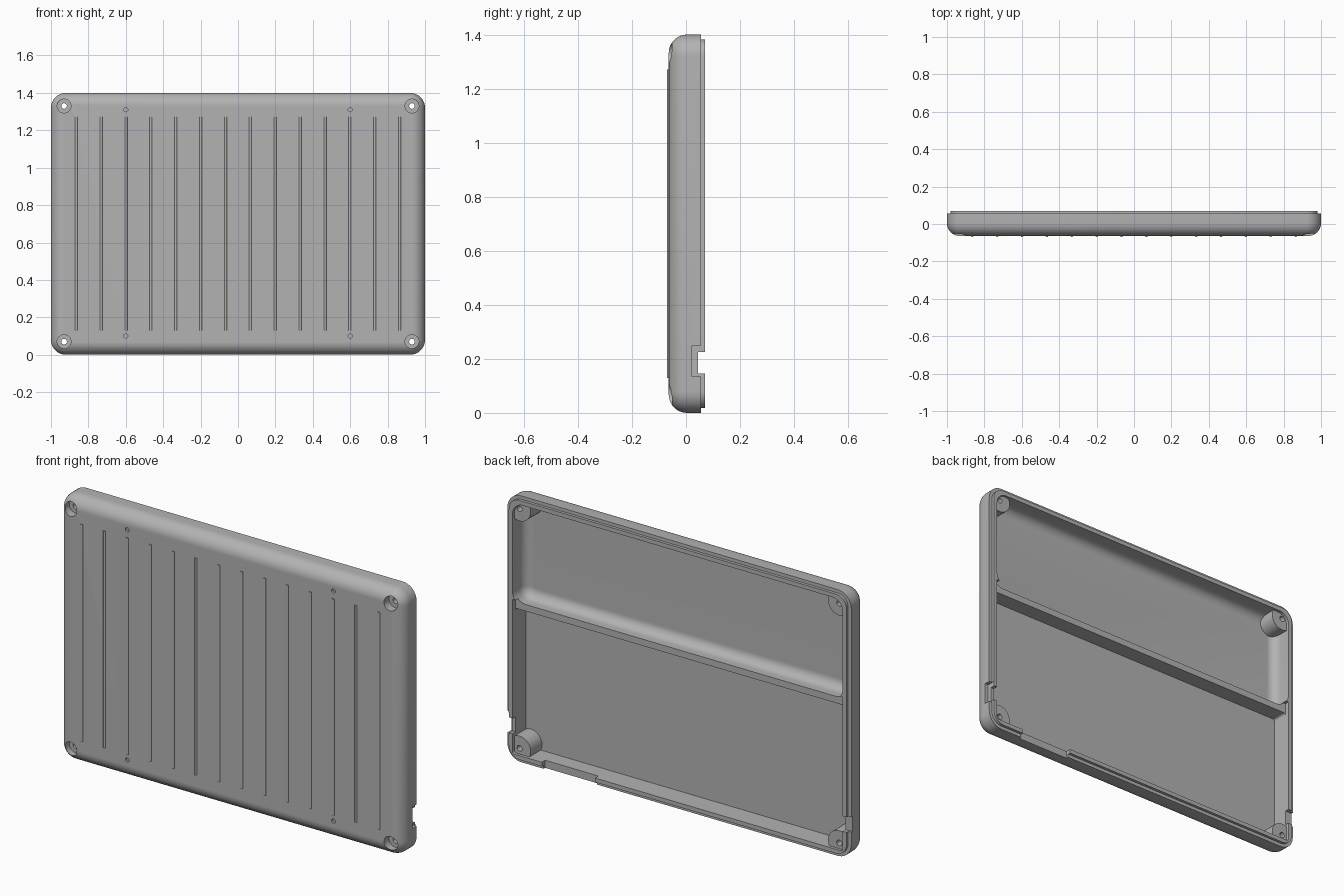
import bpy, bmesh
from math import sin, cos, pi
from mathutils import Matrix, Vector

if "Cube" in bpy.data.objects:
    bpy.data.objects.remove(bpy.data.objects["Cube"])

grey = bpy.data.materials.new("matte_grey")
grey.use_nodes = True
colour = (0.45, 0.45, 0.45, 1)
grey.diffuse_color = colour
grey.node_tree.nodes["Principled BSDF"].inputs["Base Color"].default_value = colour


def finish(name, bm):
    bmesh.ops.recalc_face_normals(bm, faces=bm.faces)
    mesh = bpy.data.meshes.new(name)
    bm.to_mesh(mesh)
    bm.free()
    mesh.materials.append(grey)
    ob = bpy.data.objects.new(name, mesh)
    bpy.context.collection.objects.link(ob)
    return ob


def loft(name, x, z0, z1, radius, rings):
    """Stack rounded rectangles, each given as (inset, y)."""
    bm = bmesh.new()
    loops = []
    for inset, y in rings:
        r = radius - inset
        loop = []
        for k, (sx, sz) in enumerate([(1, 1), (-1, 1), (-1, -1), (1, -1)]):
            cx = sx * (x - radius)
            cz = z1 - radius if sz > 0 else z0 + radius
            for i in range(11):
                a = pi / 2 * (k + i / 10)
                loop.append(bm.verts.new((cx + r * cos(a), y, cz + r * sin(a))))
        loops.append(loop)
    n = len(loops[0])
    for a, b in zip(loops, loops[1:]):
        for i in range(n):
            bm.faces.new((a[i], a[(i + 1) % n], b[(i + 1) % n], b[i]))
    bm.faces.new(loops[0])
    bm.faces.new(loops[-1])
    return finish(name, bm)


def box(name, x0, x1, y0, y1, z0, z1):
    bm = bmesh.new()
    size = Matrix.Diagonal((x1 - x0, y1 - y0, z1 - z0, 1))
    mid = Matrix.Translation(((x0 + x1) / 2, (y0 + y1) / 2, (z0 + z1) / 2))
    bmesh.ops.create_cube(bm, size=1, matrix=mid @ size)
    return finish(name, bm)


def rod(name, x, z, r, y0, y1):
    bm = bmesh.new()
    turn = Matrix.Translation((x, (y0 + y1) / 2, z)) @ Matrix.Rotation(pi / 2, 4, "X")
    bmesh.ops.create_cone(bm, cap_ends=True, segments=32, radius1=r, radius2=r,
                          depth=y1 - y0, matrix=turn)
    return finish(name, bm)


def cut(target, cutter, keep=False):
    bpy.context.view_layer.objects.active = target
    mod = target.modifiers.new("cut", "BOOLEAN")
    mod.operation, mod.solver, mod.object = "DIFFERENCE", "EXACT", cutter
    bpy.ops.object.modifier_apply(modifier=mod.name)
    if not keep:
        bpy.data.objects.remove(cutter)


def fillet(r, y_start, steps=10):
    """Quarter round that runs towards the front, as (inset, y)."""
    return [(r * (1 - cos(pi / 2 * i / steps)), y_start - r * sin(pi / 2 * i / steps))
            for i in range(steps + 1)]


FACE, RIM, LIP, FLOOR = -0.064, 0.055, 0.07, -0.04
corners = [(sx * 0.93, z) for sx in (1, -1) for z in (0.07, 1.33)]

# Outer shell with stepped lip and rounded front edge
shell = loft("case_shell", 1, 0, 1.4, 0.08,
             [(0.018, LIP), (0.018, RIM), (0, RIM)] + fillet(0.068, FACE + 0.068))

# Two cavities, leaving a divider rib and round corner bosses
upper = loft("upper_cavity", 0.96, 0.83, 1.36, 0.06, [(0, 0.2)] + fillet(0.05, FLOOR + 0.05))
lower = loft("lower_cavity", 0.96, 0.04, 0.795, 0.012, [(0, 0.2), (0, FLOOR)])
for x, z in corners:
    boss = rod("corner_boss", x, z, 0.065, -0.1, RIM)
    cut(upper if z > 0.7 else lower, boss)
cut(shell, upper)
cut(shell, lower)
cut(shell, box("divider_relief", -0.96, 0.96, 0.045, 0.2, 0.77, 0.85))

# Screw holes with counterbores on the front
for x, z in corners:
    cut(shell, rod("counterbore", x, z, 0.037, -0.2, -0.02))
    cut(shell, rod("screw_hole", x, z, 0.015, -0.2, 0.2))

# Cable openings in both sides and the bottom wall
cut(shell, box("side_openings", -1.1, 1.1, 0.045, 0.2, 0.145, 0.225))
cut(shell, box("side_recess", 0.98, 1.1, 0.022, 0.2, 0.135, 0.25))
cut(shell, box("bottom_opening", 0.48, 0.79, 0.042, 0.2, -0.1, 0.06))

# Small dimples near the ends of two ridges
for x in (-0.6, 0.6):
    for z in (0.1, 1.31):
        cut(shell, rod("dimple", x, z, 0.011, -0.2, FACE + 0.012))

# Grip ridges across the front
parts = [shell]
for i in range(14):
    bm = bmesh.new()
    place = Matrix.Translation(((i - 6.5) * 0.133, FACE + 0.001, 0.7))
    bmesh.ops.create_cone(bm, cap_ends=True, segments=16, radius1=0.007, radius2=0.007,
                          depth=1.14, matrix=place)
    parts.append(finish("grip_ridge", bm))

bpy.ops.object.select_all(action="DESELECT")
for ob in parts:
    ob.select_set(True)
bpy.context.view_layer.objects.active = shell
bpy.ops.object.shade_smooth_by_angle(angle=0.6)
